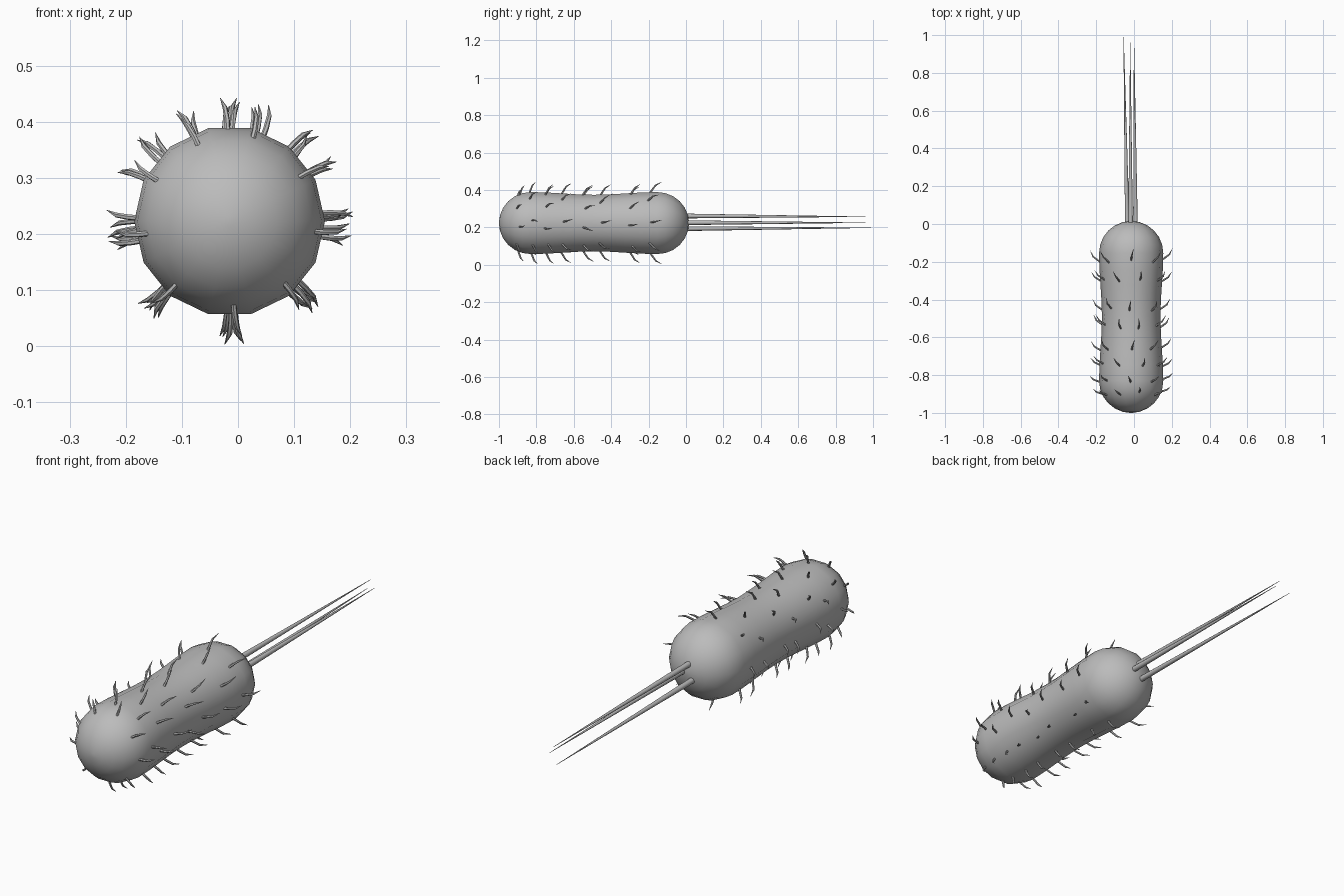
import bpy, bmesh, math, random
from mathutils import Vector

random.seed(4)
cube = bpy.data.objects.get("Cube")
if cube:
    bpy.data.objects.remove(cube, do_unlink=True)

grey = bpy.data.materials.new("soft grey")
grey.use_nodes = True
colour = (0.5, 0.5, 0.5, 1)
grey.diffuse_color = colour
grey.node_tree.nodes["Principled BSDF"].inputs["Base Color"].default_value = colour

CX, CZ, R = -0.015, 0.223, 0.17        # body axis and radius
MID, HALF = -0.492, 0.508              # body centre and half length along y
STRAIGHT = HALF - R


def finish(name, bm, angle):
    bmesh.ops.recalc_face_normals(bm, faces=bm.faces)
    mesh = bpy.data.meshes.new(name)
    bm.to_mesh(mesh)
    bm.free()
    obj = bpy.data.objects.new(name, mesh)
    obj.data.materials.append(grey)
    bpy.context.collection.objects.link(obj)
    bpy.ops.object.select_all(action='DESELECT')
    obj.select_set(True)
    bpy.context.view_layer.objects.active = obj
    bpy.ops.object.shade_smooth_by_angle(angle=math.radians(angle))
    return obj


def loft(bm, rings):
    """Skin a list of vertex rings and cap both ends."""
    for a, b in zip(rings, rings[1:]):
        n = len(a)
        for i in range(n):
            bm.faces.new((a[i], a[(i + 1) % n], b[(i + 1) % n], b[i]))
    bm.faces.new(rings[0])
    bm.faces.new(rings[-1])


def tube(bm, points, radii, sides):
    """Tapered tube along a path."""
    rings = []
    for i, (p, r) in enumerate(zip(points, radii)):
        d = (points[min(i + 1, len(points) - 1)] - points[max(i - 1, 0)]).normalized()
        u = d.cross(Vector((0.31, 0.2, 0.93))).normalized()
        v = d.cross(u)
        turns = [math.tau * k / sides for k in range(sides)]
        rings.append([bm.verts.new(p + (u * math.cos(t) + v * math.sin(t)) * r) for t in turns])
    loft(bm, rings)


def body_radius(y):
    d = abs(y - MID)
    if d > STRAIGHT:
        return math.sqrt(max(R * R - (d - STRAIGHT) ** 2, 0))
    return R - 0.015 * math.cos(d / STRAIGHT * math.pi / 2) ** 2


# Rod-shaped body: rounded ends and a slight waist
stations = [STRAIGHT + R * math.cos(math.radians(a)) for a in (3, 15, 30, 45, 60, 75)]
stations += [STRAIGHT * k / 4 for k in range(4, 0, -1)]
ys = [MID - s for s in stations] + [MID] + [MID + s for s in reversed(stations)]
bm = bmesh.new()
SIDES = 14
rings = []
for y in ys:
    r = body_radius(y)
    turns = [math.tau * k / SIDES for k in range(SIDES)]
    rings.append([bm.verts.new((CX + r * math.cos(t), y, CZ + r * math.sin(t))) for t in turns])
loft(bm, rings)
finish("body", bm, 60)

# Three long tapering tail filaments
tails = [((-0.035, 0.193), (-0.055, 0.198), 0.99),
         ((-0.018, 0.261), (-0.02, 0.257), 0.96),
         ((0.008, 0.225), (0.0, 0.225), 0.96)]
for i, (base, tip, end) in enumerate(tails):
    bm = bmesh.new()
    start, stop = Vector((base[0], -0.03, base[1])), Vector((tip[0], end, tip[1]))
    tube(bm, [start, start.lerp(stop, 0.5), stop], [0.013, 0.007, 0.0008], 10)
    finish(f"tail_filament_{i + 1}", bm, 50)

# Short hooked hairs in staggered rings: (base y, sweep along y)
hair_rings = [(-0.20, 0.065), (-0.30, 0.055), (-0.46, 0.06), (-0.55, 0.06),
              (-0.67, 0.055), (-0.75, 0.045), (-0.83, 0.035), (-0.90, 0.03)]
for i, (y, sweep) in enumerate(hair_rings):
    bm = bmesh.new()
    count, first = (8, 92) if i % 2 == 0 else (9, 72)
    for k in range(count):
        a = math.radians(first - 360 * k / count + random.uniform(-4, 4))
        out = Vector((math.cos(a), 0, math.sin(a)))
        side = Vector((-math.sin(a), 0, math.cos(a))) * random.choice((-1, 1))
        y0 = y + random.uniform(-0.01, 0.01)
        root = Vector((CX, y0, CZ)) + out * (body_radius(y0) * 0.985)
        shape = [(-0.01, 0, 0), (0.013, 0.25, 0.001), (0.035, 0.5, 0.004), (0.052, 1, 0.012)]
        path = [root + out * o + Vector((0, sweep * s, 0)) + side * w for o, s, w in shape]
        tube(bm, path, [0.005, 0.005, 0.0045, 0.0006], 6)
    finish(f"hair_ring_{i + 1}", bm, 40)
